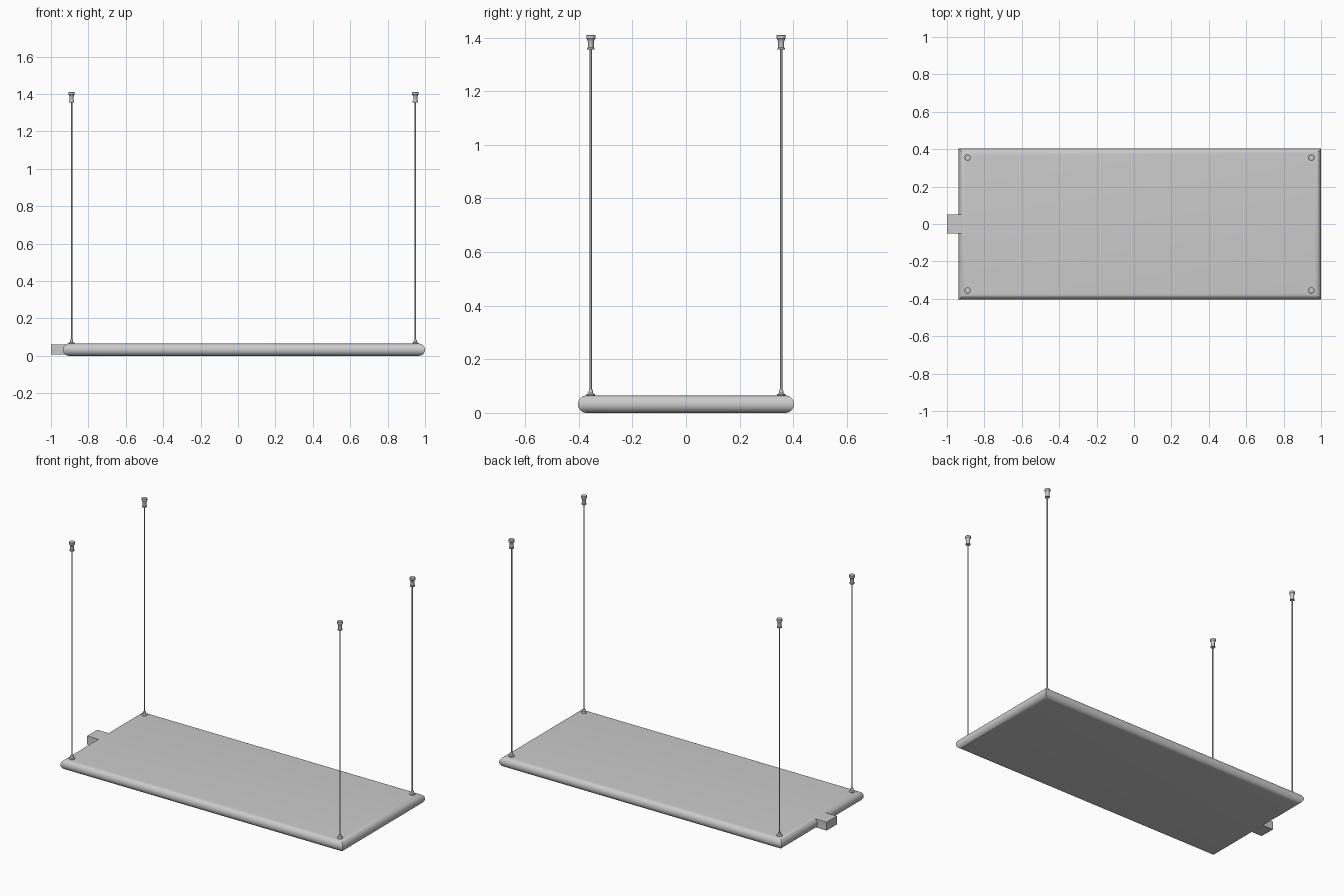
import bpy, bmesh, math

if "Cube" in bpy.data.objects:
    bpy.data.objects.remove(bpy.data.objects["Cube"])

X0, X1, Y, H = -0.937, 1.0, 0.403, 0.065   # panel extents
R = H / 2


def make_object(name, bm, angle=35):
    bmesh.ops.recalc_face_normals(bm, faces=bm.faces)
    me = bpy.data.meshes.new(name)
    bm.to_mesh(me)
    bm.free()
    ob = bpy.data.objects.new(name, me)
    bpy.context.collection.objects.link(ob)
    bpy.ops.object.select_all(action='DESELECT')
    ob.select_set(True)
    bpy.context.view_layer.objects.active = ob
    bpy.ops.object.shade_smooth_by_angle(angle=math.radians(angle))
    return ob


def loft(bm, rings):
    """Skin a stack of point rings and cap both ends."""
    vs = [[bm.verts.new(p) for p in ring] for ring in rings]
    n = len(vs[0])
    for a, b in zip(vs, vs[1:]):
        for i in range(n):
            j = (i + 1) % n
            bm.faces.new((a[i], a[j], b[j], b[i]))
    bm.faces.new(vs[0][::-1])
    bm.faces.new(vs[-1])


def lathe(name, profile, x, y, sides=20):
    bm = bmesh.new()
    loft(bm, [[(x + r * math.cos(2 * math.pi * i / sides),
                y + r * math.sin(2 * math.pi * i / sides), z)
               for i in range(sides)] for r, z in profile])
    return make_object(name, bm)


# Light panel: half-round edge profile with mitred corners
bm = bmesh.new()
rings = []
steps = 16
for k in range(steps + 1):
    a = -math.pi / 2 + math.pi * k / steps
    d = R * (1 - math.cos(a))
    z = R + R * math.sin(a)
    rings.append([(X0 + d, -Y + d, z), (X1 - d, -Y + d, z),
                  (X1 - d, Y - d, z), (X0 + d, Y - d, z)])
loft(bm, rings)
make_object("panel", bm)

# Connector block on the left end
bm = bmesh.new()
loft(bm, [[(-1, -0.05, z), (-0.91, -0.05, z), (-0.91, 0.05, z), (-1, 0.05, z)]
          for z in (0.008, 0.06)])
make_object("connector_block", bm)

# Suspension: base cone, cable and ceiling gripper at each corner
base = [(0.016, 0.064), (0.016, 0.069), (0.009, 0.074), (0.007, 0.087)]
cable = [(0.004, 0.08), (0.004, 1.36)]
gripper = [(0.014, 1.355), (0.014, 1.361), (0.011, 1.363), (0.011, 1.385),
           (0.015, 1.394), (0.017, 1.396), (0.017, 1.408), (0.015, 1.41)]
for x, side in ((-0.89, "left"), (0.948, "right")):
    for y, end in ((-0.355, "front"), (0.355, "back")):
        tag = f"{end}_{side}"
        lathe("cable_base_" + tag, base, x, y)
        lathe("cable_" + tag, cable, x, y, 12)
        lathe("ceiling_gripper_" + tag, gripper, x, y)
